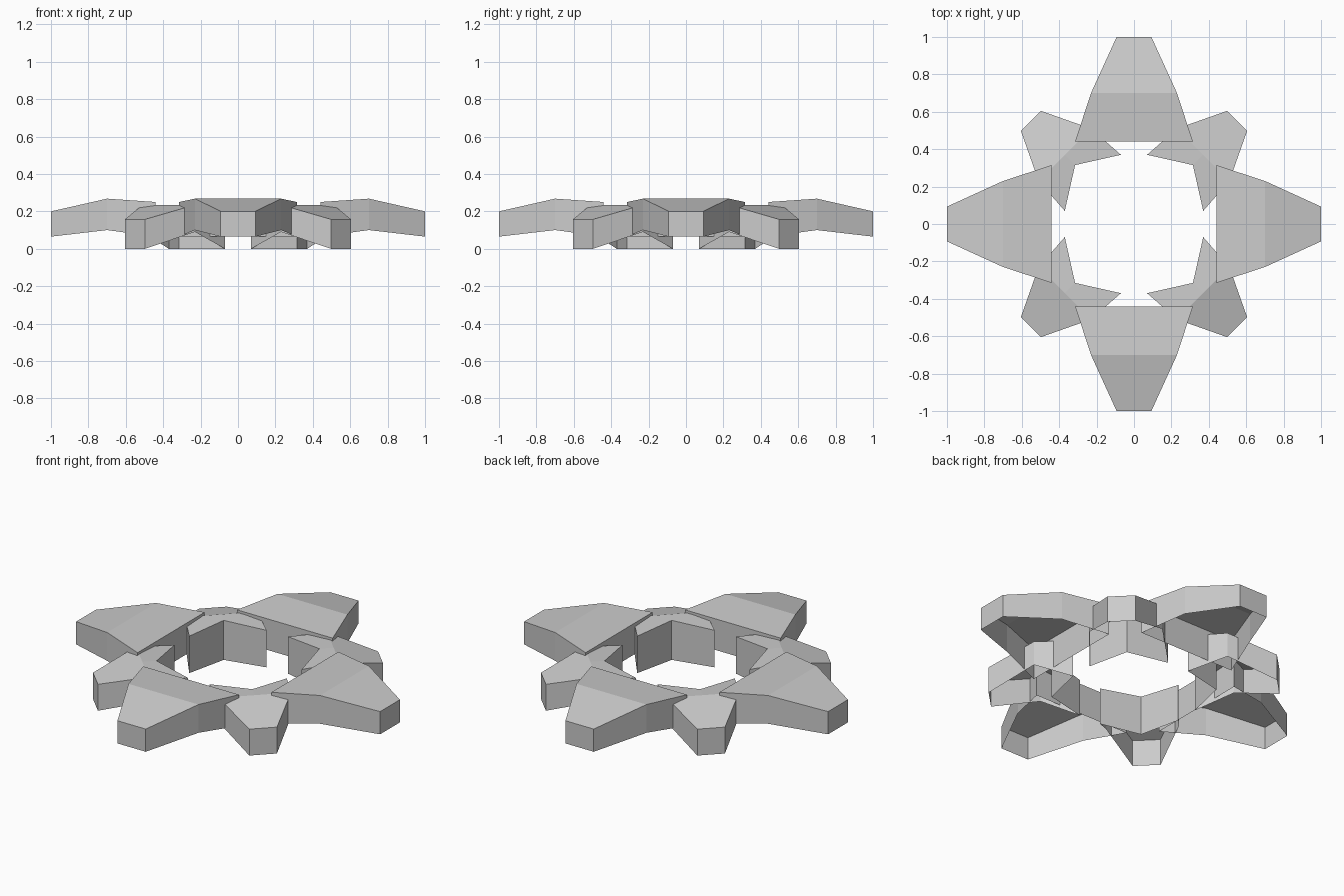
import bpy, bmesh
from math import radians
from mathutils import Matrix

if "Cube" in bpy.data.objects:
    bpy.data.objects.remove(bpy.data.objects["Cube"])


def loft(name, sections, angle):
    """Open-bottomed shell through cross-sections: (plan points, bottom z list, top z list)."""
    bm = bmesh.new()
    rings, underside = [], []
    for pts, low, high in sections:
        bottom = [bm.verts.new((x, y, z)) for (x, y), z in zip(pts, low)]
        top = [bm.verts.new((x, y, z)) for (x, y), z in zip(pts, high)]
        rings.append(bottom + top[::-1])
    for a, b in zip(rings, rings[1:]):
        n = len(a)
        for i in range(n):
            j = (i + 1) % n
            face = bm.faces.new((a[i], a[j], b[j], b[i]))
            if i < n // 2 - 1:
                underside.append(face)
    # End caps as strips so bent ends stay exact
    for r in (rings[0], rings[-1]):
        n = len(r)
        for i in range(n // 2 - 1):
            bm.faces.new((r[i], r[i + 1], r[n - 2 - i], r[n - 1 - i]))
    bmesh.ops.recalc_face_normals(bm, faces=bm.faces)
    # The underside is hollow
    bmesh.ops.delete(bm, geom=underside, context='FACES')
    bm.transform(Matrix.Rotation(radians(angle), 4, 'Z'))
    mesh = bpy.data.meshes.new(name)
    bm.to_mesh(mesh)
    bm.free()
    obj = bpy.data.objects.new(name, mesh)
    bpy.context.collection.objects.link(obj)
    return obj


# Broad raised arm along +x: (distance, half width, bottom, top)
arm_profile = [(0.44, 0.315, 0.065, 0.25), (0.70, 0.23, 0.10, 0.268),
               (1.00, 0.093, 0.065, 0.20)]
arm = [([(x, -w), (x, w)], [lo] * 2, [hi] * 2) for x, w, lo, hi in arm_profile]

# Diagonal foot: inner chevron, arched middle, outer tip
foot = [
    ([(0.37, 0.07), (0.315, 0.315), (0.07, 0.37)], [0, 0, 0], [0.22, 0.235, 0.22]),
    ([(0.51, 0.23), (0.37, 0.37), (0.23, 0.51)], [0.09] * 3, [0.235] * 3),
    ([(0.605, 0.498), (0.5515, 0.5515), (0.498, 0.605)], [0] * 3, [0.157] * 3),
]

# Four of each around the open centre
for k in range(4):
    loft(f"broad_arm_{k + 1}", arm, 90 * k)
    loft(f"diagonal_foot_{k + 1}", foot, 90 * k)
